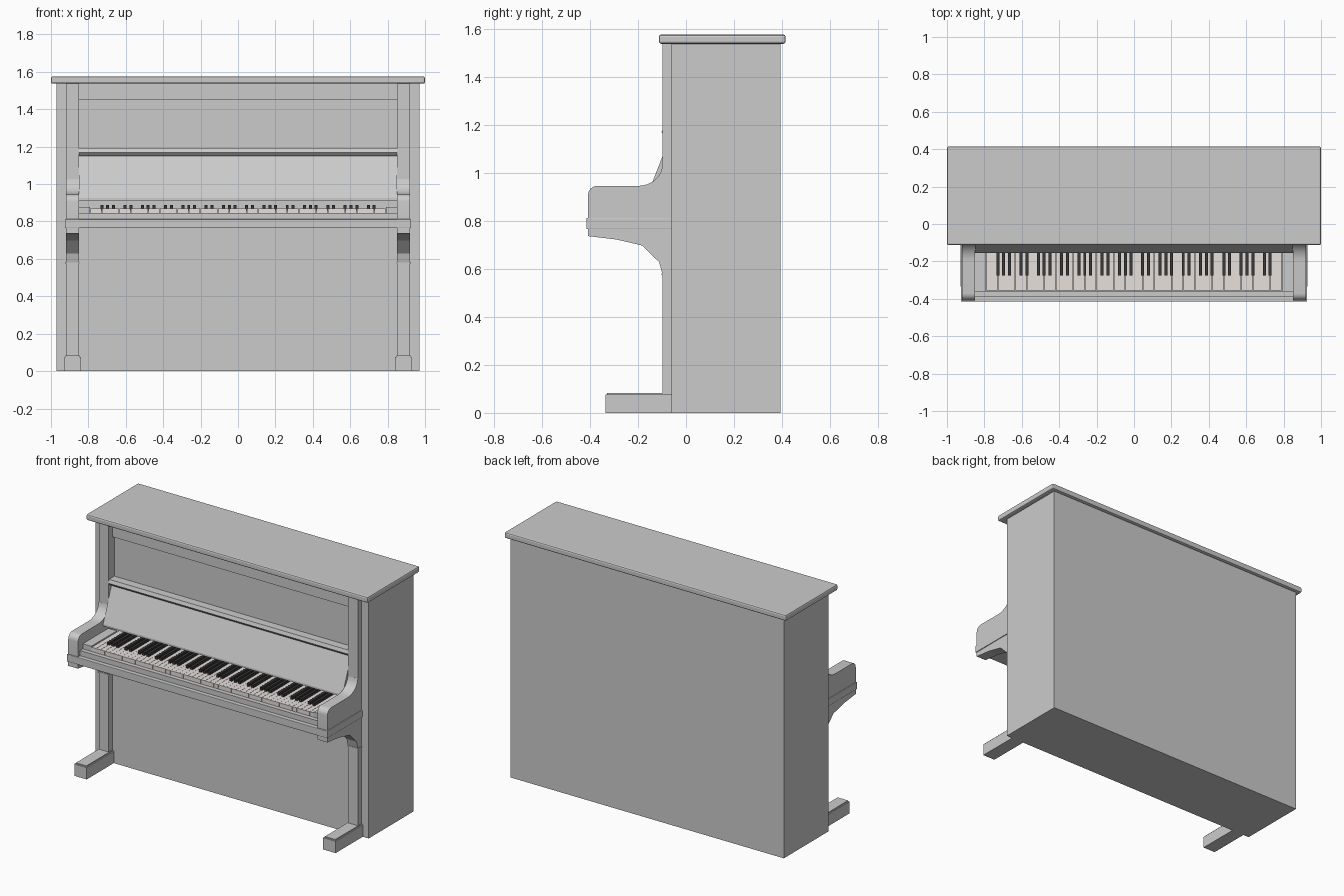
import bpy, bmesh, math

if "Cube" in bpy.data.objects:
    bpy.data.objects.remove(bpy.data.objects["Cube"])

def finish(name, bm, bevel=0, mat=None, segs=2):
    bmesh.ops.recalc_face_normals(bm, faces=bm.faces)
    me = bpy.data.meshes.new(name)
    bm.to_mesh(me)
    bm.free()
    ob = bpy.data.objects.new(name, me)
    bpy.context.collection.objects.link(ob)
    if mat:
        me.materials.append(mat)
    if bevel:
        m = ob.modifiers.new("bevel", 'BEVEL')
        m.width, m.segments = bevel, segs
    return ob

def add_box(bm, x0, x1, y0, y1, z0, z1):
    vs = bmesh.ops.create_cube(bm, size=1)["verts"]
    for v in vs:
        v.co.x = x1 if v.co.x > 0 else x0
        v.co.y = y1 if v.co.y > 0 else y0
        v.co.z = z1 if v.co.z > 0 else z0

def box(name, *dims, bevel=0, mat=None):
    bm = bmesh.new()
    add_box(bm, *dims)
    return finish(name, bm, bevel, mat)

def extrude(name, pts, x0, x1, smooth=False, bevel=0):
    # side profile of (y, z) points swept along x
    bm = bmesh.new()
    a = [bm.verts.new((x0, y, z)) for y, z in pts]
    b = [bm.verts.new((x1, y, z)) for y, z in pts]
    n = len(pts)
    bm.faces.new(a)
    bm.faces.new(b[::-1])
    for i in range(n):
        bm.faces.new((a[i], b[i], b[(i + 1) % n], a[(i + 1) % n]))
    ob = finish(name, bm, bevel)
    if smooth:
        bpy.context.view_layer.objects.active = ob
        ob.select_set(True)
        bpy.ops.object.shade_smooth_by_angle(angle=math.radians(35))
        ob.select_set(False)
    return ob

def mirror(ob):
    m = ob.modifiers.new("mirror", 'MIRROR')
    holder = -ob.matrix_world.translation.x
    assert holder == 0
    return ob

def arc(cy, cz, ry, rz, a0, a1, n=6):
    return [(cy + ry * math.cos(math.radians(a0 + (a1 - a0) * i / n)),
             cz + rz * math.sin(math.radians(a0 + (a1 - a0) * i / n))) for i in range(n + 1)]

def material(name, c):
    m = bpy.data.materials.new(name)
    m.diffuse_color = (*c, 1)
    m.use_nodes = True
    m.node_tree.nodes["Principled BSDF"].inputs["Base Color"].default_value = m.diffuse_color
    return m

ivory = material("ivory", (0.80, 0.75, 0.72))
ebony = material("ebony", (0.04, 0.04, 0.04))

# Case with a shallow recess for the upper panel
case = box("case", -0.97, 0.97, -0.06, 0.393, 0, 1.54)
cutter = box("recess_cutter", -0.85, 0.85, -0.2, -0.04, 0.81, 1.45)
cutter.hide_render = True
cutter.hide_viewport = False
cutter.display_type = 'WIRE'
cut = case.modifiers.new("recess", 'BOOLEAN')
cut.operation, cut.object, cut.solver = 'DIFFERENCE', cutter, 'EXACT'

# Lid with rounded rim
box("lid", -1, 1, -0.113, 0.415, 1.537, 1.575, bevel=0.009)

# Pillars, capitals and feet
mirror(box("pillar", 0.85, 0.92, -0.098, -0.055, 0.07, 1.54))
mirror(box("pillar_capital", 0.847, 0.924, -0.101, -0.055, 0.574, 0.581))
mirror(box("foot", 0.84, 0.928, -0.335, -0.05, 0, 0.076))
mirror(box("foot_cap", 0.847, 0.921, -0.328, -0.055, 0.07, 0.083))

# Keybed and the key slip in front of the keys
box("keybed", -0.925, 0.925, -0.415, -0.05, 0.765, 0.812, bevel=0.003)
box("key_slip", -0.85, 0.85, -0.388, -0.36, 0.81, 0.845)
mirror(box("key_block", 0.79, 0.85, -0.36, -0.1, 0.81, 0.878))

# Arms: rounded front, sweeping up to the pillar
arm = [(-0.06, 0.81), (-0.408, 0.81)] + arc(-0.37, 0.907, 0.038, 0.038, 180, 90) \
    + arc(-0.2, 1.035, 0.102, 0.09, 270, 355, 8) + [(-0.06, 1.03)]
mirror(extrude("arm", arm, 0.85, 0.92, smooth=True))

# Corbels beneath the keybed
corbel = [(-0.06, 0.766), (-0.408, 0.766), (-0.408, 0.736), (-0.29, 0.722), (-0.182, 0.697),
          (-0.112, 0.628), (-0.098, 0.578), (-0.06, 0.578)]
mirror(extrude("corbel", corbel, 0.85, 0.92))

# Sloping fallboard and the music ledge above it
extrude("fallboard", [(-0.154, 0.913), (-0.154, 0.925), (-0.066, 1.15), (-0.038, 1.15),
                      (-0.038, 0.913)], -0.85, 0.85)
extrude("music_ledge", [(-0.038, 1.148), (-0.085, 1.15), (-0.102, 1.168), (-0.094, 1.19),
                        (-0.038, 1.19)], -0.85, 0.85)

# Keyboard: 51 white keys, black keys in groups of three and two
N, HALF = 51, 0.79
pitch = 2 * HALF / N
white, black = bmesh.new(), bmesh.new()
for i in range(N):
    x = -HALF + i * pitch
    add_box(white, x + 0.0006, x + pitch - 0.0006, -0.356, -0.05, 0.815, 0.87)
    if 2 <= i < 50 and i % 7 in (2, 3, 4, 6, 0):
        add_box(black, x - 0.008, x + 0.008, -0.275, -0.05, 0.86, 0.888)
finish("white_keys", white, mat=ivory)
finish("black_keys", black, mat=ebony)
